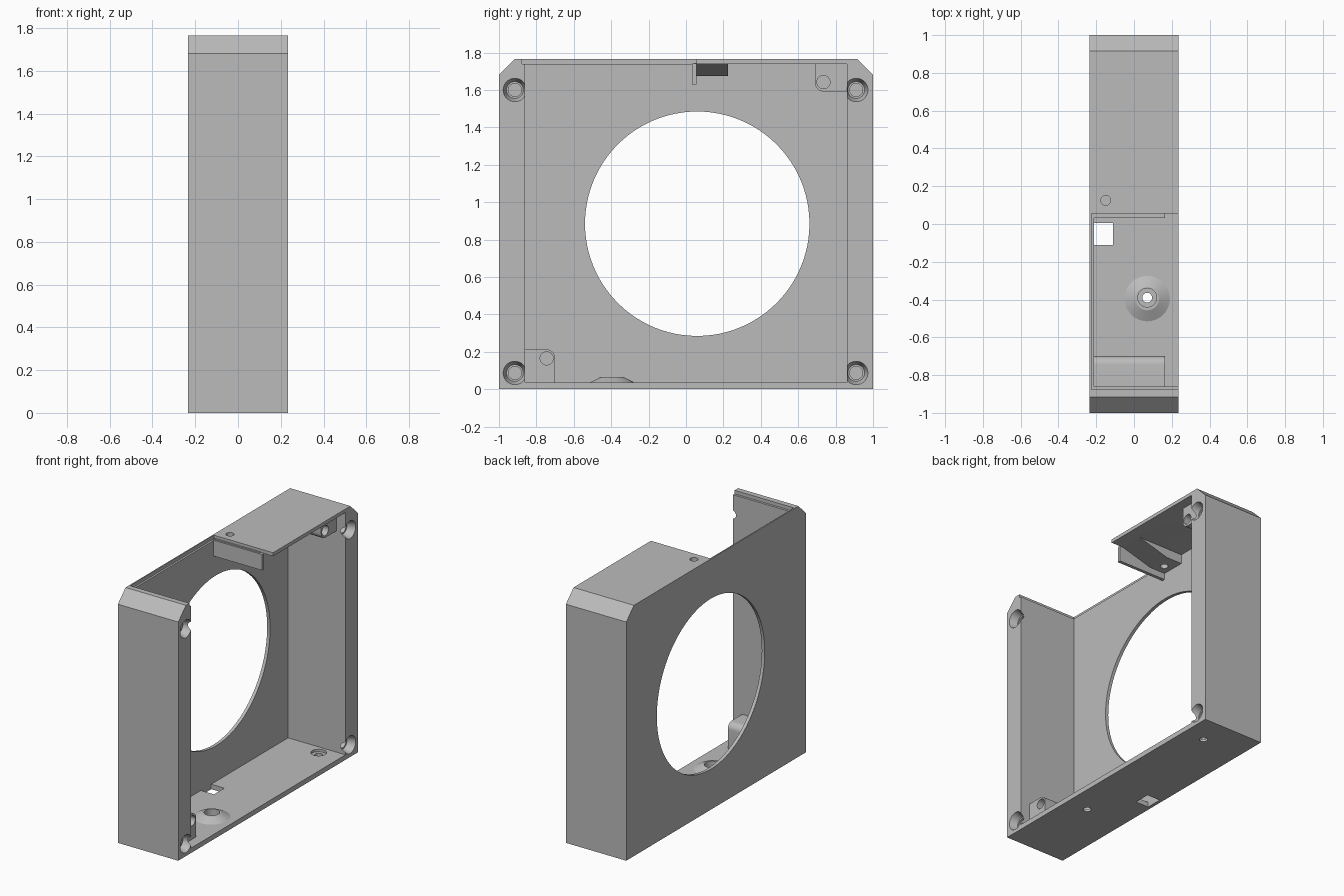
import bpy, bmesh, math
from mathutils import Matrix, Vector

if "Cube" in bpy.data.objects:
    bpy.data.objects.remove(bpy.data.objects["Cube"], do_unlink=True)

grey = bpy.data.materials.new("light grey plastic")
grey.use_nodes = True
grey.diffuse_color = (0.5, 0.5, 0.5, 1)
grey.node_tree.nodes["Principled BSDF"].inputs["Base Color"].default_value = (0.5, 0.5, 0.5, 1)

OUT, INNER, TAB = 0.235, -0.212, 0.165   # half depth, inner face of plate, tab face
FLOOR, ROOF, TOP = 0.035, 1.74, 1.765
WALL = 0.86


def finish(name, bm):
    bmesh.ops.recalc_face_normals(bm, faces=bm.faces)
    mesh = bpy.data.meshes.new(name)
    bm.to_mesh(mesh)
    bm.free()
    mesh.materials.append(grey)
    obj = bpy.data.objects.new(name, mesh)
    bpy.context.collection.objects.link(obj)
    return obj


def prism(name, points, start, end, axis="x"):
    """Extrude a (y, z) profile along x, or an (x, z) profile along y."""
    bm = bmesh.new()
    place = (lambda p: (start, *p)) if axis == "x" else (lambda p: (p[0], start, p[1]))
    face = bm.faces.new([bm.verts.new(place(p)) for p in points])
    moved = bmesh.ops.extrude_face_region(bm, geom=[face])["geom"]
    step = Vector((end - start, 0, 0)) if axis == "x" else Vector((0, end - start, 0))
    bmesh.ops.translate(bm, vec=step, verts=[v for v in moved if isinstance(v, bmesh.types.BMVert)])
    return finish(name, bm)


def box(name, x, y, z):
    return prism(name, [(y[0], z[0]), (y[1], z[0]), (y[1], z[1]), (y[0], z[1])], *x)


def cone(name, base, tip, r1, r2, sides=32):
    base, tip = Vector(base), Vector(tip)
    way = tip - base
    turn = way.to_track_quat("Z", "Y").to_matrix().to_4x4()
    bm = bmesh.new()
    bmesh.ops.create_cone(bm, cap_ends=True, segments=sides, radius1=r1, radius2=r2,
                          depth=way.length, matrix=Matrix.Translation((base + tip) / 2) @ turn)
    return finish(name, bm)


def combine(target, tool, operation="DIFFERENCE"):
    mod = target.modifiers.new(operation.lower(), "BOOLEAN")
    mod.operation, mod.object, mod.solver = operation, tool, "EXACT"
    bpy.context.view_layer.objects.active = target
    bpy.ops.object.modifier_apply(modifier=mod.name)
    bpy.data.objects.remove(tool, do_unlink=True)


# Outer shell with two chamfered upper corners, hollowed from the right
case = prism("fan_case", [(-1, 0), (1, 0), (1, 1.68), (0.915, TOP), (-0.915, TOP), (-1, 1.68)], -OUT, OUT)
combine(case, box("cavity", (INNER, 0.3), (-WALL, WALL), (FLOOR, ROOF)))
combine(case, cone("fan_opening", (-0.3, 0.06, 0.885), (0, 0.06, 0.885), 0.6, 0.6, 96))

# Lid opening in the roof, with a stepped ledge for the lid
combine(case, box("lid_opening", (INNER, 0.3), (-WALL, 0.055), (1.7, 1.9)))
combine(case, box("lid_ledge", (-0.226, 0.3), (-0.876, 0.055), (ROOF, 1.9)))

# Countersunk blind screw holes in the wall edges
for y in (-0.915, 0.91):
    for z in (0.087, 1.6):
        combine(case, cone("countersink", (0.18, y, z), (OUT + 0.001, y, z), 0.045, 0.063))
        combine(case, cone("screw_hole", (-0.05, y, z), (0.2, y, z), 0.035, 0.035))

# Raised floor boss, two drain holes and a square cable slot
combine(case, cone("floor_boss", (0.07, -0.395, 0.03), (0.07, -0.395, 0.065), 0.13, 0.062), "UNION")
for x, y, top in ((0.07, -0.39, 0.07), (0.075, 0.79, 0.04)):
    combine(case, cone("counterbore", (x, y, 0.018), (x, y, top), 0.05, 0.05))
    combine(case, cone("floor_hole", (x, y, -0.1), (x, y, 0.1), 0.026, 0.026))
combine(case, box("cable_slot", (INNER, -0.11), (-0.11, 0.005), (-0.1, 0.1)))

# Wedge boss and hanging lip under the roof edge
wedge = [(INNER - 0.005, 1.745), (INNER - 0.005, 1.675), (-0.09, 1.675), (0.14, ROOF), (0.14, 1.745)]
combine(case, prism("roof_wedge", wedge, 0.045, 0.225, "y"), "UNION")
combine(case, box("roof_lip", (INNER - 0.005, TAB), (0.033, 0.056), (1.63, ROOF + 0.002)), "UNION")
combine(case, cone("roof_hole", (-0.15, 0.125, 1.6), (-0.15, 0.125, 1.9), 0.026, 0.026))


# Rounded corner posts with blind holes, at opposite corners
def post(wall_y, wall_z, far_y, far_z, hole):
    r = 0.045
    sy, sz = math.copysign(1, far_y - wall_y), math.copysign(1, far_z - wall_z)
    arc = [(far_y - sy * r * (1 - math.cos(a)), far_z - sz * r * (1 - math.sin(a)))
           for a in (math.pi / 2 * i / 8 for i in range(9))]
    points = [(wall_y, wall_z), (far_y, wall_z), *arc, (wall_y, far_z)]
    combine(case, prism("post", points, INNER - 0.005, TAB), "UNION")
    combine(case, cone("post_hole", (-0.05, *hole), (TAB + 0.03, *hole), 0.035, 0.035))


post(-WALL - 0.005, FLOOR - 0.005, -0.7, 0.213, (-0.745, 0.165))
post(WALL + 0.005, ROOF + 0.005, 0.69, 1.592, (0.735, 1.642))

# Smooth the round walls, keep every corner sharp
bpy.ops.object.select_all(action="DESELECT")
case.select_set(True)
bpy.context.view_layer.objects.active = case
bpy.ops.object.shade_smooth_by_angle(angle=math.radians(25))
